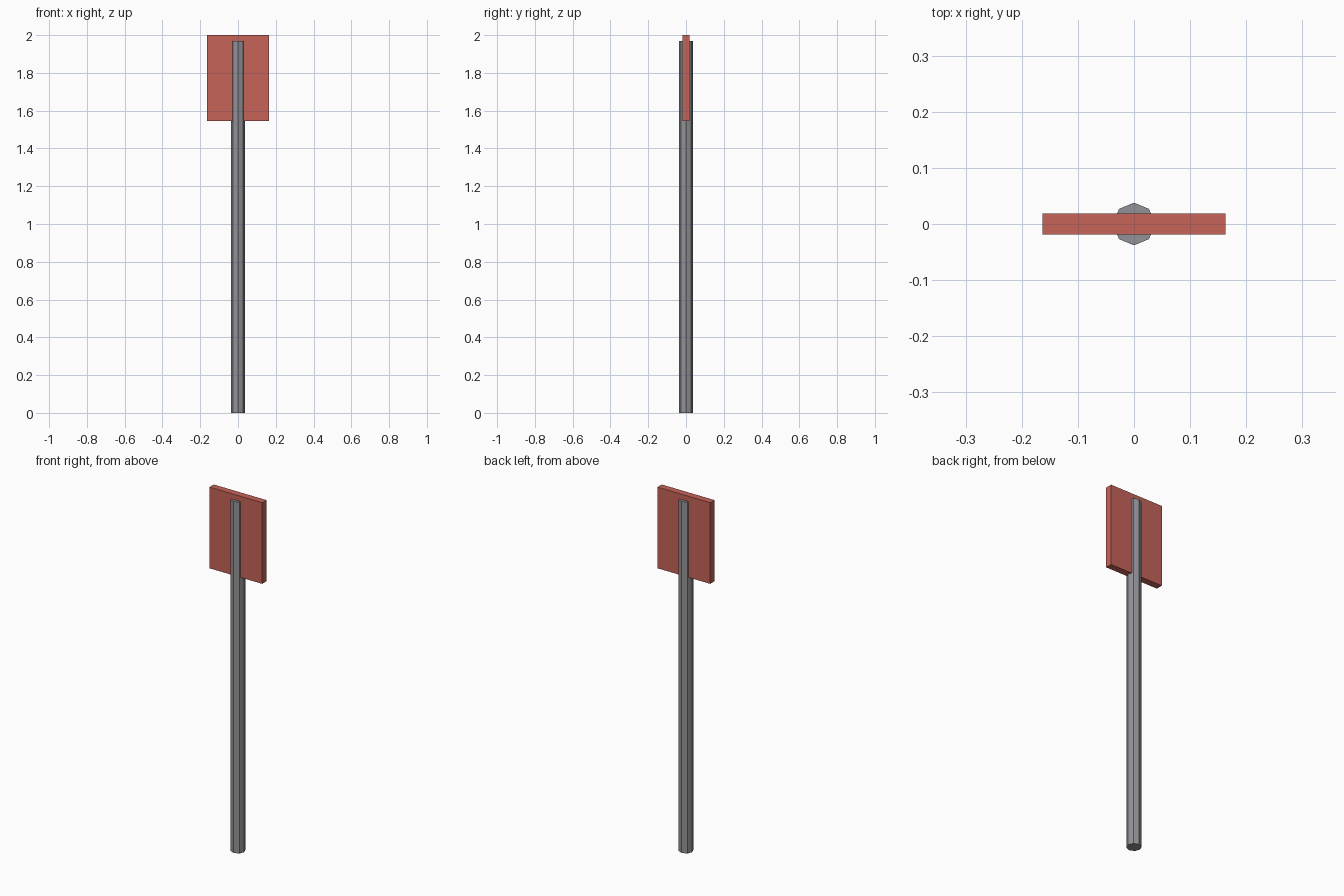
import bpy

if "Cube" in bpy.data.objects:
    bpy.data.objects.remove(bpy.data.objects["Cube"])


def paint(obj, name, color):
    mat = bpy.data.materials.new(name)
    mat.diffuse_color = (*color, 1.0)
    mat.use_nodes = True
    mat.node_tree.nodes["Principled BSDF"].inputs["Base Color"].default_value = mat.diffuse_color
    obj.data.materials.append(mat)


# Octagonal post, corners on the x and y axes
POST_TOP = 1.97
bpy.ops.mesh.primitive_cylinder_add(vertices=8, radius=0.038, depth=POST_TOP,
                                    location=(0, 0, POST_TOP / 2))
post = bpy.context.object
post.name = "post"
paint(post, "grey metal", (0.29, 0.29, 0.31))

# Flat sign panel, with the post running through its middle
PANEL_BOTTOM, PANEL_TOP = 1.545, 2.0
bpy.ops.mesh.primitive_cube_add(size=1, location=(0, 0, (PANEL_BOTTOM + PANEL_TOP) / 2))
panel = bpy.context.object
panel.name = "sign_panel"
panel.scale = (0.327, 0.038, PANEL_TOP - PANEL_BOTTOM)
bpy.ops.object.transform_apply(location=False, rotation=False, scale=True)
paint(panel, "muted red", (0.57, 0.125, 0.10))
